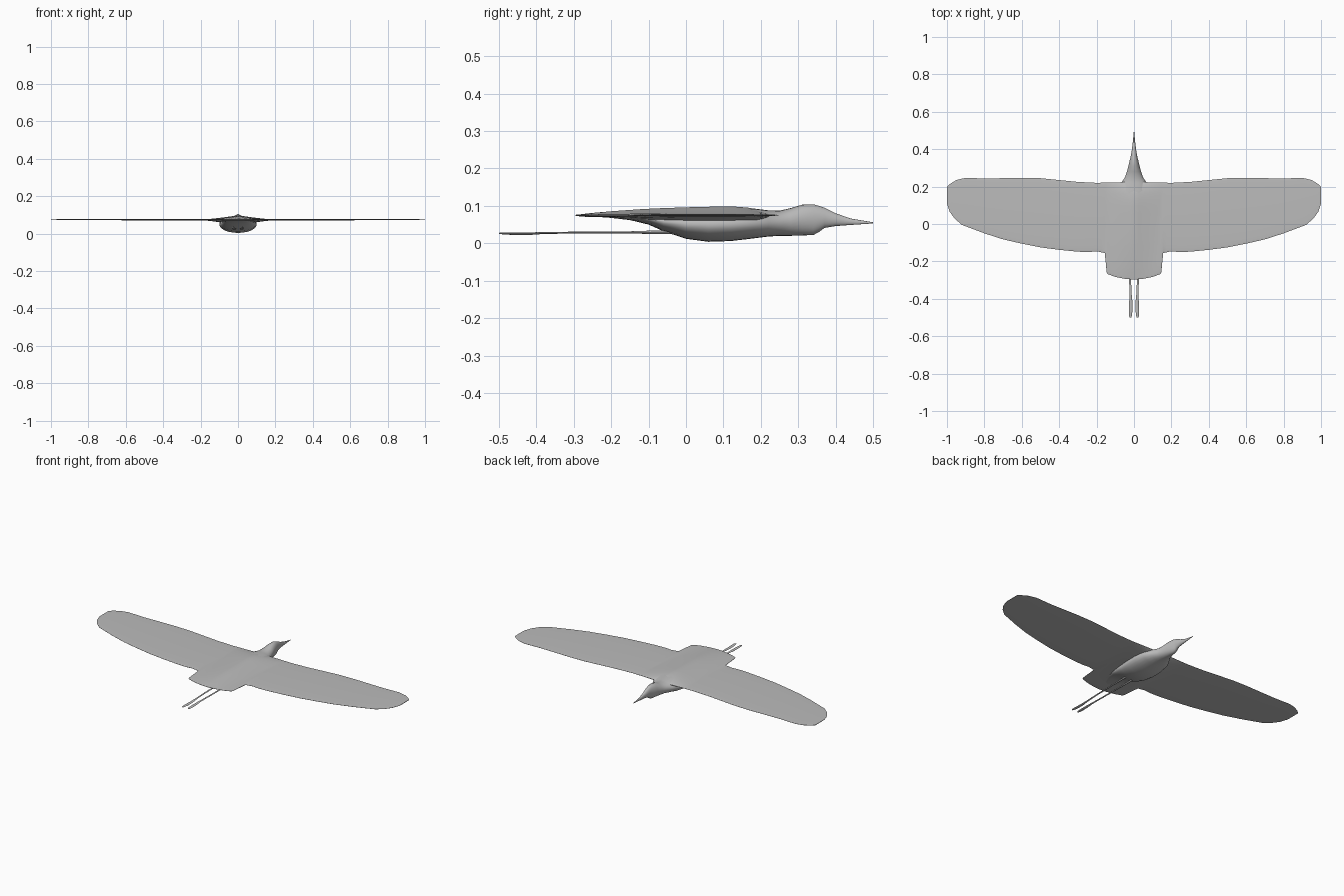
import bpy, bmesh, math

if "Cube" in bpy.data.objects:
    bpy.data.objects.remove(bpy.data.objects["Cube"])

grey = bpy.data.materials.new("plumage grey")
grey.diffuse_color = (0.5, 0.5, 0.5, 1)
grey.use_nodes = True
grey.node_tree.nodes["Principled BSDF"].inputs["Base Color"].default_value = grey.diffuse_color


def interp(table, t):
    """Linear lookup in a list of (key, value) pairs."""
    if t <= table[0][0]:
        return table[0][1]
    for (a, va), (b, vb) in zip(table, table[1:]):
        if t <= b:
            return va + (vb - va) * (t - a) / (b - a)
    return table[-1][1]


def finish(name, bm, angle=50):
    bmesh.ops.remove_doubles(bm, verts=bm.verts, dist=1e-5)
    bmesh.ops.recalc_face_normals(bm, faces=bm.faces)
    me = bpy.data.meshes.new(name)
    bm.to_mesh(me)
    bm.free()
    ob = bpy.data.objects.new(name, me)
    bpy.context.collection.objects.link(ob)
    me.materials.append(grey)
    bpy.ops.object.select_all(action='DESELECT')
    ob.select_set(True)
    bpy.context.view_layer.objects.active = ob
    bpy.ops.object.shade_smooth_by_angle(angle=math.radians(angle))
    return ob


def loft(name, rings, n):
    """Skin elliptical rings (x, y, half width, top z, bottom z) along y."""
    bm = bmesh.new()
    loops = []
    for x, y, w, zt, zb in rings:
        loops.append([bm.verts.new((x + w * math.cos(a), y,
                                    (zt + zb) / 2 + (zt - zb) / 2 * math.sin(a)))
                      for a in (2 * math.pi * i / n for i in range(n))])
    for p, q in zip(loops, loops[1:]):
        for i in range(n):
            j = (i + 1) % n
            bm.faces.new((p[i], p[j], q[j], q[i]))
    bm.faces.new(loops[0])
    bm.faces.new(loops[-1])
    return finish(name, bm)


# Body, neck, head and beak in one loft
body = [(-.22, .03, .076, .07), (-.15, .06, .078, .062), (-.10, .075, .082, .05),
        (-.06, .085, .085, .032), (0, .095, .09, .012), (.06, .10, .094, .004),
        (.12, .10, .095, .006), (.18, .09, .093, .013), (.22, .068, .088, .018),
        (.25, .048, .087, .02), (.28, .038, .094, .02), (.31, .03, .103, .021),
        (.34, .023, .104, .022), (.355, .019, .10, .03), (.37, .016, .095, .041),
        (.40, .011, .08, .046), (.44, .006, .066, .049), (.50, .0005, .056, .053)]
loft("body_and_head", [(0, *r) for r in body], 24)

# Wings and tail: one thin skin between a leading and a trailing edge
lead = [(0, .225), (.2, .22), (.3, .225), (.4, .235), (.5, .245), (.6, .247),
        (.8, .243), (.9, .247), (.95, .235), (.98, .217), (1, .20)]
trail = [(0, -.297), (.05, -.293), (.1, -.283), (.14, -.268), (.146, -.26),
         (.156, -.155), (.2, -.146), (.24, -.15), (.3, -.148), (.4, -.138),
         (.5, -.125), (.6, -.105), (.7, -.082), (.8, -.05), (.92, -.005),
         (.96, .03), (.985, .065), (1, .11)]
ridge = [(-.3, .001), (-.2, .010), (-.1, .017), (0, .0205), (.1, .023),
         (.15, .022), (.2, .014), (.225, .01)]
belly = [(-.2, .002), (-.1, .012), (0, .022), (.1, .026), (.2, .02), (.225, .01)]
half = [0, .025, .05, .075, .1, .125, .14, .146, .156, .175, .2, .24, .3, .35, .4,
        .45, .5, .55, .6, .65, .7, .75, .8, .85, .9, .92, .95, .96, .98, .985, 1]
stations = [-x for x in half[:0:-1]] + half
CHORD = 18

bm = bmesh.new()
top, bottom = [], []
for x in stations:
    ax = abs(x)
    y0, y1 = interp(trail, ax), interp(lead, ax)
    up, down = [], []
    for i in range(CHORD + 1):
        v = (1 - math.cos(math.pi * i / CHORD)) / 2
        y = y0 + (y1 - y0) * v
        edge = math.sqrt(max(0, 4 * v * (1 - v)))
        thick = (.0008 + .0035 * math.sqrt(1 - ax)) * edge
        hump = interp(ridge, y) * max(0, 1 - ax / .2) ** 1.4 * min(1, edge * 2)
        sag = interp(belly, y) * max(0, 1 - ax / .18) ** 1.2 * min(1, edge * 2)
        up.append(bm.verts.new((x, y, .0755 + max(thick, hump))))
        down.append(bm.verts.new((x, y, .0745 - thick - sag)))
    top.append(up)
    bottom.append(down)
for grid in (top, bottom):
    for p, q in zip(grid, grid[1:]):
        for i in range(CHORD):
            bm.faces.new((p[i], p[i + 1], q[i + 1], q[i]))
# Close the rim between upper and lower skins
bm.edges.ensure_lookup_table()
bmesh.ops.bridge_loops(bm, edges=[e for e in bm.edges if e.is_boundary])
finish("wings_and_tail", bm)

# Trailing legs with slightly spread feet
leg = [(.024, -.03, .006, .036, .024), (.023, -.15, .005, .032, .026),
       (.021, -.30, .005, .031, .026), (.018, -.38, .006, .030, .025),
       (.017, -.42, .009, .029, .022), (.018, -.46, .010, .029, .022),
       (.019, -.49, .008, .029, .024), (.019, -.50, .004, .028, .025)]
for side, s in (("left", -1), ("right", 1)):
    loft(side + "_leg", [(s * x, *r) for x, *r in leg], 8)
